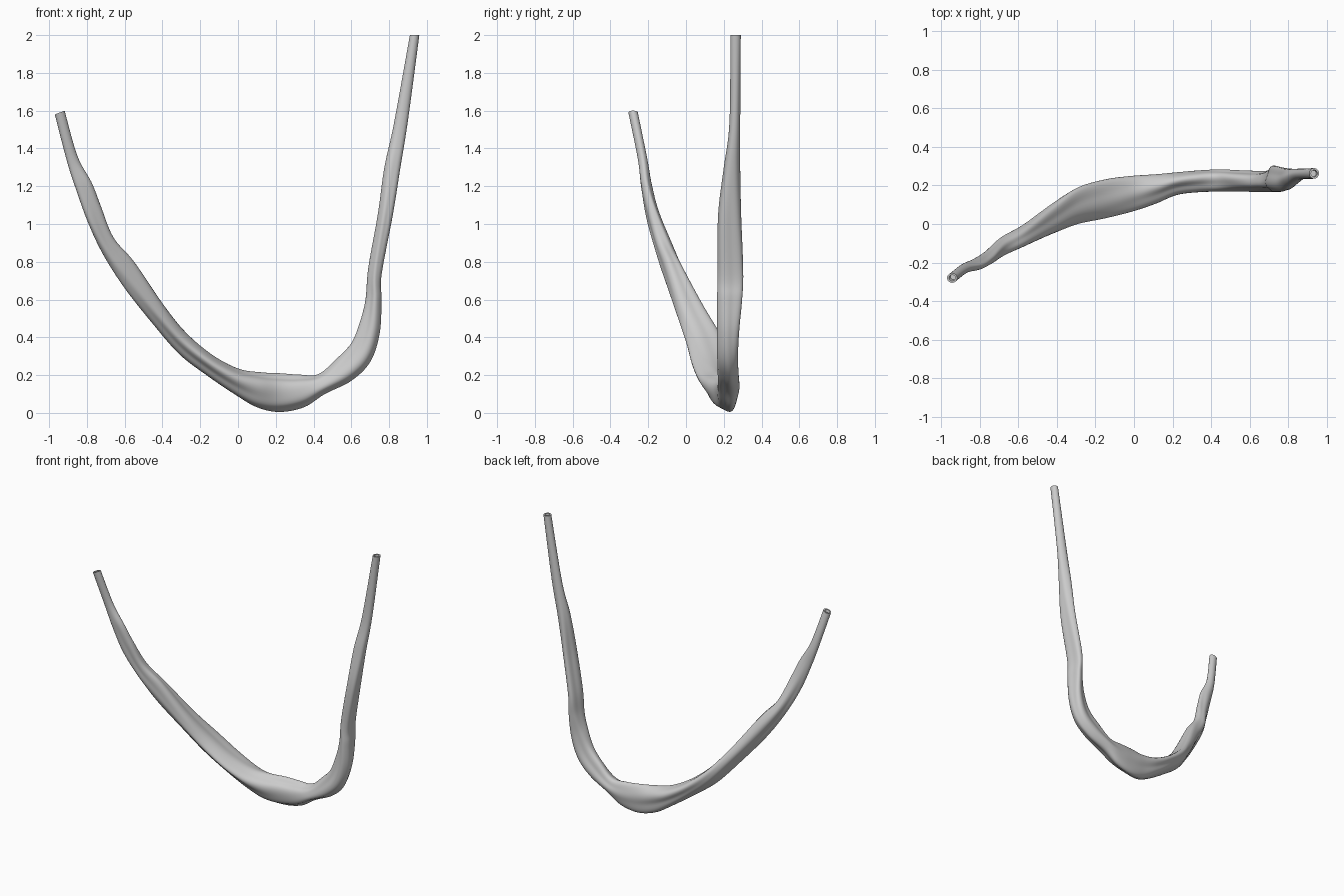
import bpy, bmesh, math
from mathutils import Vector

if "Cube" in bpy.data.objects:
    bpy.data.objects.remove(bpy.data.objects["Cube"])

# Stations along the swag: outer edge x,z / inner edge x,z / y min, y max
STATIONS = [
    (-.970, 1.58, -.918, 1.60, -.305, -.255),
    (-.905, 1.33, -.850, 1.36, -.255, -.205),
    (-.860, 1.19, -.775, 1.22, -.238, -.180),
    (-.795, 1.01, -.728, 1.10, -.210, -.140),
    (-.715, .84, -.660, .93, -.165, -.070),
    (-.600, .66, -.550, .80, -.115, -.005),
    (-.450, .47, -.400, .58, -.050, .105),
    (-.310, .31, -.280, .43, .000, .190),
    (-.160, .195, -.140, .31, .030, .232),
    (-.020, .10, .000, .235, .065, .250),
    (.100, .03, .120, .215, .105, .258),
    (.220, .005, .220, .21, .150, .268),
    (.350, .03, .320, .203, .165, .278),
    (.460, .10, .425, .205, .168, .283),
    (.600, .17, .520, .285, .168, .278),
    (.700, .27, .600, .37, .165, .275),
    (.750, .42, .645, .48, .165, .282),
    (.760, .60, .675, .60, .165, .297),
    (.760, .73, .690, .77, .167, .303),
    (.820, 1.05, .740, 1.05, .170, .292),
    (.860, 1.30, .775, 1.30, .200, .287),
    (.900, 1.55, .825, 1.53, .230, .287),
    (.960, 2.00, .910, 2.00, .235, .290),
]
SIDES, STEPS = 40, 8


def spline(t):
    """Smooth interpolation of the station values."""
    n = len(STATIONS) - 1
    i = min(int(t), n - 1)
    f = t - i
    p = [STATIONS[max(0, min(n, k))] for k in range(i - 1, i + 3)]
    return [.5 * (2 * b + (c - a) * f + (2 * a - 5 * b + 4 * c - d) * f * f
                  + (3 * b - a - 3 * c + d) * f ** 3) for a, b, c, d in zip(*p)]


def unit_section(s):
    """Folded cloth section fitted to -1..1 on both axes; folds twist along the length."""
    fold = min(1, 7 * s, 7 * (1 - s)) ** 1.5
    pts = []
    for k in range(SIDES):
        a = 2 * math.pi * k / SIDES
        r = 1 + fold * (.09 * math.cos(3 * a + 9 * s) + .05 * math.cos(5 * a - 14 * s))
        pts.append((r * math.cos(a), r * math.sin(a)))
    out = []
    for axis in (0, 1):
        vals = [p[axis] for p in pts]
        lo, hi = min(vals), max(vals)
        out.append([2 * (v - lo) / (hi - lo) - 1 for v in vals])
    return list(zip(*out))


bm = bmesh.new()
rings = []
count = (len(STATIONS) - 1) * STEPS


def add_ring(center, u, v, section):
    rings.append([bm.verts.new(center + u * a + v * b) for a, b in section])


def frame(j):
    ox, oz, ix, iz, y0, y1 = spline(j / STEPS)
    center = Vector(((ox + ix) / 2, (y0 + y1) / 2, (oz + iz) / 2))
    return center, Vector(((ix - ox) / 2, 0, (iz - oz) / 2)), Vector((0, (y1 - y0) / 2, 0))


# Recessed opening at each end, folded cloth between
def add_opening(j, toward, order):
    c, u, v = frame(j)
    inward = (frame(toward)[0] - c).normalized()
    for depth, scale in order:
        add_ring(c + inward * depth, u * scale, v * scale, unit_section(j / count))


add_opening(0, 2, [(.03, .6), (0, .65)])
for j in range(count + 1):
    add_ring(*frame(j), unit_section(j / count))
add_opening(count, count - 2, [(0, .65), (.03, .6)])

for a, b in zip(rings, rings[1:]):
    for k in range(SIDES):
        m = (k + 1) % SIDES
        bm.faces.new((a[k], a[m], b[m], b[k]))
bm.faces.new(rings[0])
bm.faces.new(rings[-1])
bmesh.ops.recalc_face_normals(bm, faces=bm.faces)

mesh = bpy.data.meshes.new("hanging_cloth_swag")
bm.to_mesh(mesh)
bm.free()
swag = bpy.data.objects.new("hanging_cloth_swag", mesh)
bpy.context.collection.objects.link(swag)
bpy.context.view_layer.objects.active = swag
swag.select_set(True)
bpy.ops.object.shade_smooth_by_angle(angle=math.radians(40))
